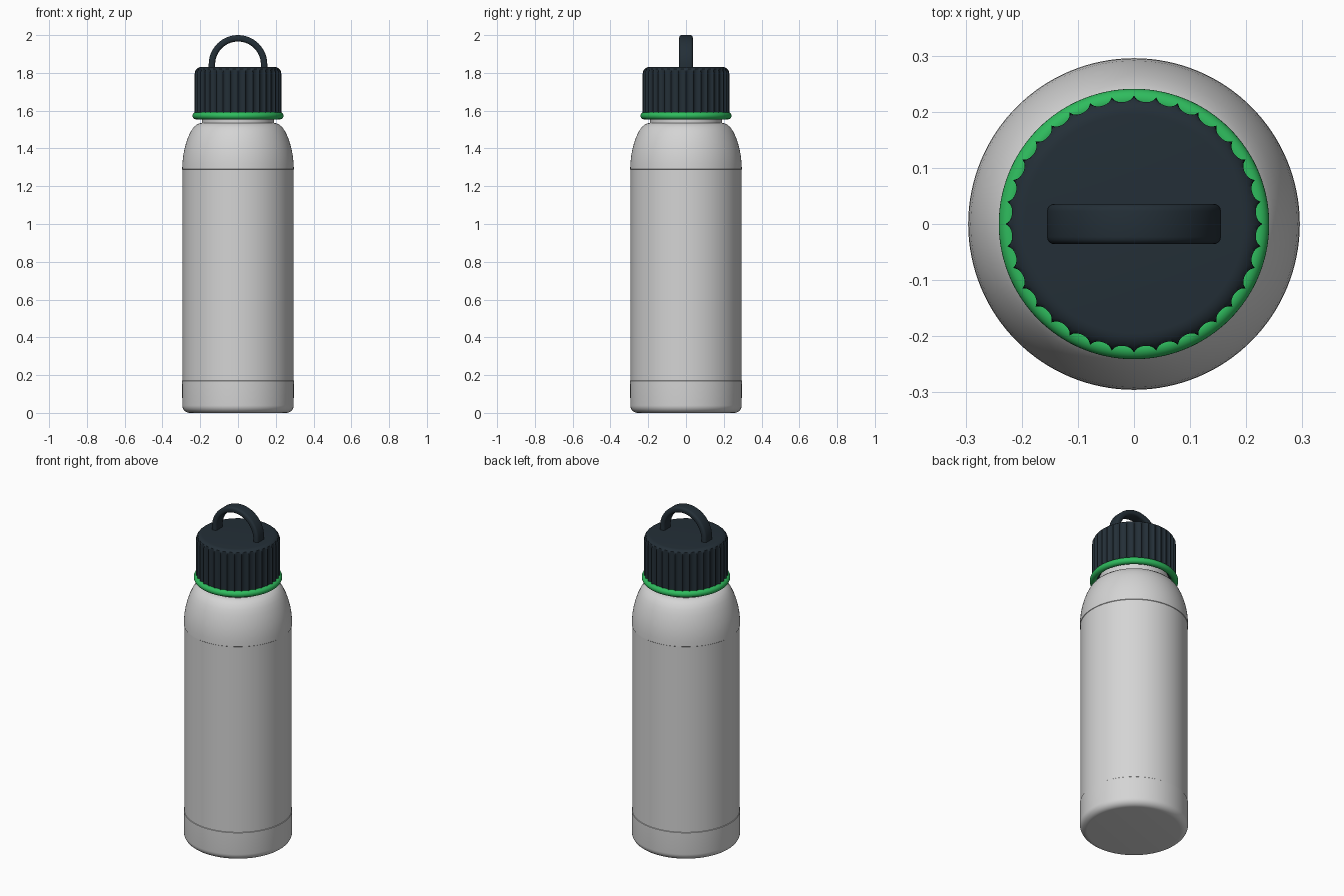
import bpy, bmesh, math

if "Cube" in bpy.data.objects:
    bpy.data.objects.remove(bpy.data.objects["Cube"])


def material(name, rgb):
    m = bpy.data.materials.new(name)
    m.diffuse_color = (*rgb, 1)
    m.use_nodes = True
    m.node_tree.nodes["Principled BSDF"].inputs["Base Color"].default_value = m.diffuse_color
    return m


STEEL = material("light grey", (0.66, 0.66, 0.66))
NAVY = material("dark navy", (0.017, 0.028, 0.038))
GREEN = material("green", (0.028, 0.5, 0.11))


def finish(bm, name, mat, angle=35):
    bmesh.ops.recalc_face_normals(bm, faces=bm.faces)
    me = bpy.data.meshes.new(name)
    bm.to_mesh(me)
    bm.free()
    ob = bpy.data.objects.new(name, me)
    bpy.context.collection.objects.link(ob)
    me.materials.append(mat)
    bpy.ops.object.select_all(action='DESELECT')
    ob.select_set(True)
    bpy.context.view_layer.objects.active = ob
    bpy.ops.object.shade_smooth_by_angle(angle=math.radians(angle))
    return ob


def bridge(bm, a, b):
    n = len(a)
    for i in range(n):
        bm.faces.new((a[i], a[(i + 1) % n], b[(i + 1) % n], b[i]))


def lathe(name, profile, mat, n=96, limit=None, closed=False, angle=35):
    """Spin (radius, z) points about z; limit(angle) caps the radius."""
    bm = bmesh.new()
    rings = []
    for r, z in profile:
        ring = []
        for i in range(n):
            a = math.tau * i / n
            q = min(r, limit(a)) if limit else r
            ring.append(bm.verts.new((q * math.cos(a), q * math.sin(a), z)))
        rings.append(ring)
    for a, b in zip(rings, rings[1:]):
        bridge(bm, a, b)
    if closed:
        bridge(bm, rings[-1], rings[0])
    else:
        bm.faces.new(rings[0])
        bm.faces.new(rings[-1])
    return finish(bm, name, mat, angle)


def arc(cr, cz, rad, a0, a1, steps):
    return [(cr + rad * math.cos(math.radians(a0 + (a1 - a0) * i / steps)),
             cz + rad * math.sin(math.radians(a0 + (a1 - a0) * i / steps)))
            for i in range(steps + 1)]


# Bottle: rounded foot, slightly recessed sleeve, domed shoulder and neck
foot = arc(0.255, 0.045, 0.04, -90, 0, 8)
foot = [(r, z - 0.005) for r, z in foot]
shoulder = [(0.2955, 1.29), (0.2945, 1.32), (0.291, 1.355), (0.285, 1.39),
            (0.276, 1.425), (0.264, 1.46), (0.25, 1.49), (0.235, 1.512),
            (0.218, 1.527), (0.204, 1.533), (0.19, 1.535)]
lathe("bottle_body", foot + [(0.2955, 0.17), (0.293, 0.172), (0.293, 1.288)]
      + shoulder + [(0.19, 1.60)], STEEL, 128)

# Green seal ring under the cap
lathe("seal_ring", [(r, 1.573 + (z * 1.0)) for r, z in arc(0.222, 0, 0.019, 0, 345, 23)]
      , GREEN, 128, closed=True, angle=60)

# Screw cap with 36 scalloped grip grooves
GROOVES = 36


def scallop(a):
    step = math.tau / GROOVES
    t = abs(((a / step) % 1) - 0.5) * 2      # 0 in groove centre, 1 on ridge
    return 0.229 - 0.011 * math.sqrt(max(0.0, 1 - (t / 0.92) ** 2))


cap_turn = math.pi / 2 % (math.tau / GROOVES)
lathe("cap", [(0.2295, 1.582), (0.2295, 1.79)] + arc(0.1945, 1.796, 0.035, 0, 90, 8),
      NAVY, GROOVES * 10, limit=lambda a: scallop(a - cap_turn), angle=40)


# Carry loop: rounded strap section swept along an arch
def carry_loop():
    bm = bmesh.new()
    section = []                             # (offset from arch line, y)
    for sx, sy, a0 in ((1, 1, 0), (-1, 1, 90), (-1, -1, 180), (1, -1, 270)):
        for k in range(5):
            a = math.radians(a0 + k * 22.5)
            section.append((sx * 0.004 + 0.013 * math.cos(a),
                            sy * 0.023 + 0.013 * math.sin(a)))
    path = [(0, -0.035)] + [(math.pi * i / 48, 0) for i in range(49)] + [(math.pi, -0.035)]
    rings = []
    for a, drop in path:
        rings.append([bm.verts.new(((0.138 + o) * math.cos(a), y,
                                    1.845 + (0.138 + o) * math.sin(a) + drop))
                      for o, y in section])
    for a, b in zip(rings, rings[1:]):
        bridge(bm, a, b)
    bm.faces.new(rings[0])
    bm.faces.new(rings[-1])
    return finish(bm, "carry_loop", NAVY, 40)


carry_loop()
